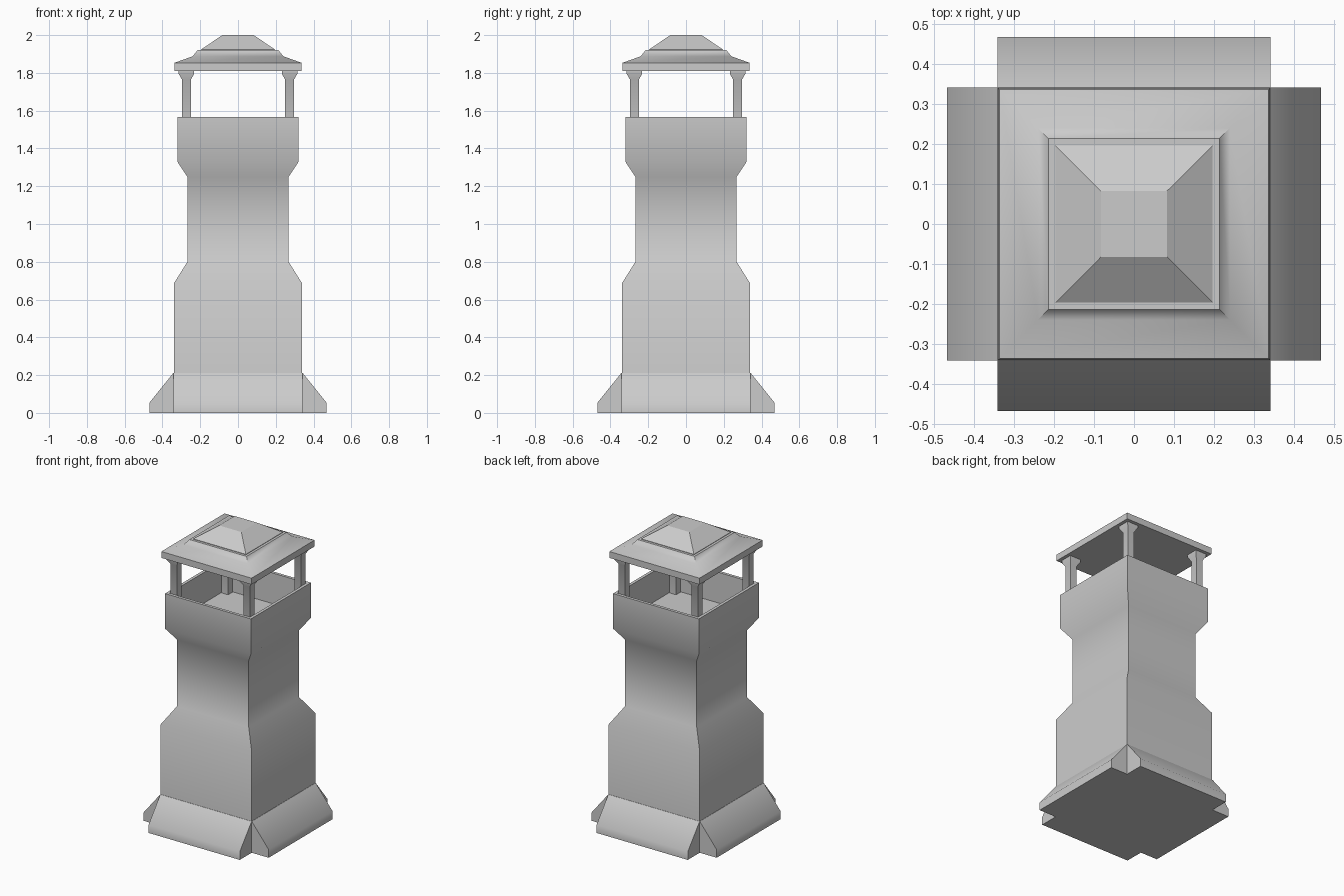
import bpy, bmesh, math
from mathutils import Matrix

if "Cube" in bpy.data.objects:
    bpy.data.objects.remove(bpy.data.objects["Cube"])


def finish(name, bm, smooth=True):
    bmesh.ops.recalc_face_normals(bm, faces=bm.faces[:])
    mesh = bpy.data.meshes.new(name)
    bm.to_mesh(mesh)
    bm.free()
    ob = bpy.data.objects.new(name, mesh)
    bpy.context.collection.objects.link(ob)
    if smooth:
        bpy.ops.object.select_all(action='DESELECT')
        bpy.context.view_layer.objects.active = ob
        ob.select_set(True)
        bpy.ops.object.shade_smooth_by_angle(angle=math.radians(42))
    return ob


def square_loft(name, profile, centre=(0, 0), smooth=True):
    """Stack square rings given as (half width, height), closed at both ends."""
    bm = bmesh.new()
    rings = [[bm.verts.new((centre[0] + sx * h, centre[1] + sy * h, z))
              for sx, sy in ((-1, -1), (1, -1), (1, 1), (-1, 1))]
             for h, z in profile]
    for a, b in zip(rings, rings[1:]):
        for i in range(4):
            j = (i + 1) % 4
            bm.faces.new((a[i], a[j], b[j], b[i]))
    bm.faces.new(rings[0][::-1])
    bm.faces.new(rings[-1])
    return finish(name, bm, smooth)


def skirt(name, angle):
    """Sloped flashing along the front side, turned about z."""
    profile = [(-0.33, 0), (-0.468, 0), (-0.468, 0.055), (-0.342, 0.212), (-0.33, 0.212)]
    bm = bmesh.new()
    ends = [[bm.verts.new((x, y, z)) for y, z in profile] for x in (-0.341, 0.341)]
    n = len(profile)
    for i in range(n):
        j = (i + 1) % n
        bm.faces.new((ends[0][i], ends[0][j], ends[1][j], ends[1][i]))
    bm.faces.new(ends[0])
    bm.faces.new(ends[1][::-1])
    bm.transform(Matrix.Rotation(angle, 4, 'Z'))
    return finish(name, bm)


# Stack with open, recessed mouth
square_loft("chimney_stack", [
    (0.34, 0), (0.34, 0.685), (0.268, 0.80), (0.268, 1.25), (0.321, 1.33),
    (0.321, 1.567), (0.301, 1.567), (0.301, 1.36)])

# Sloped skirts around the foot
for i, side in enumerate(("front", "right", "back", "left")):
    skirt("base_skirt_" + side, i * math.pi / 2)

# Corner posts flaring under the roof
for sx, lr in ((-1, "left"), (1, "right")):
    for sy, fb in ((-1, "front"), (1, "back")):
        square_loft(f"roof_post_{fb}_{lr}",
                    [(0.024, 1.355), (0.024, 1.765), (0.041, 1.795), (0.041, 1.815)],
                    (sx * 0.273, sy * 0.273))

# Roof slab with raised step, and the flat-topped peak
square_loft("roof_cap", [(0.337, 1.81), (0.337, 1.853), (0.24, 1.888), (0.214, 1.92)])
square_loft("roof_peak", [(0.197, 1.915), (0.197, 1.923), (0.083, 2.0)], smooth=False)
